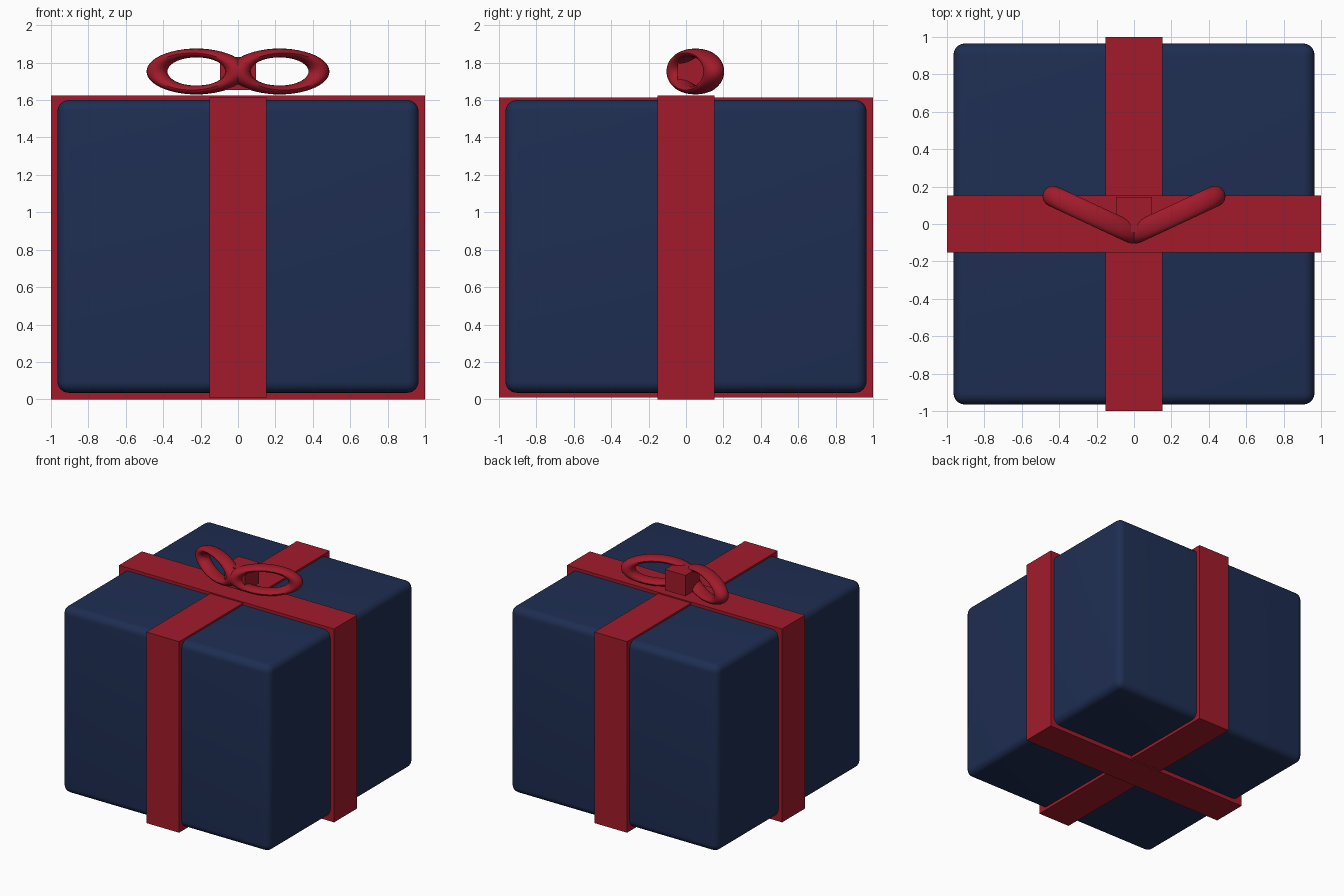
import bpy
from math import radians

if "Cube" in bpy.data.objects:
    bpy.data.objects.remove(bpy.data.objects["Cube"])


def material(name, rgb):
    mat = bpy.data.materials.new(name)
    mat.diffuse_color = (*rgb, 1)
    mat.use_nodes = True
    mat.node_tree.nodes["Principled BSDF"].inputs["Base Color"].default_value = mat.diffuse_color
    return mat


NAVY = material("navy_paper", (0.013, 0.027, 0.085))
RED = material("red_ribbon", (0.36, 0.011, 0.024))


def block(name, size, centre, mat):
    bpy.ops.mesh.primitive_cube_add(size=1, location=centre)
    ob = bpy.context.object
    ob.name = name
    ob.scale = size
    bpy.ops.object.transform_apply(location=False, rotation=False, scale=True)
    ob.data.materials.append(mat)
    return ob


# Wrapped box with softly rounded edges
box = block("gift_box", (1.93, 1.93, 1.565), (0, 0, 0.8175), NAVY)
bevel = box.modifiers.new("rounded_edges", 'BEVEL')
bevel.width = 0.06
bevel.segments = 6
bpy.ops.object.modifier_apply(modifier=bevel.name)
bpy.ops.object.shade_smooth_by_angle(angle=radians(30))

# Crossed ribbons, slightly offset in height so they do not z-fight
block("ribbon_across", (2.0, 0.305, 1.625), (0, 0, 0.8125), RED)
block("ribbon_front_to_back", (0.305, 2.0, 1.605), (0, 0, 0.8125), RED)

# Bow: two flattened rings angled backwards, mirrored about x = 0
for side, label in ((-1, "left"), (1, "right")):
    bpy.ops.mesh.primitive_torus_add(
        major_radius=0.233, minor_radius=0.056,
        major_segments=48, minor_segments=16,
        location=(side * 0.222, 0.05, 1.753),
        rotation=(0, 0, side * radians(25)))
    loop = bpy.context.object
    loop.name = "bow_loop_" + label
    # stand the ring upright, then squash it vertically
    for v in loop.data.vertices:
        x, y, z = v.co
        v.co = (x, -z, y * 0.425)
    loop.data.materials.append(RED)
    bpy.ops.object.shade_smooth_by_angle(angle=radians(40))

# Knot behind the meeting point of the loops
block("bow_knot", (0.19, 0.19, 0.175), (0, 0.05, 1.742), RED)
